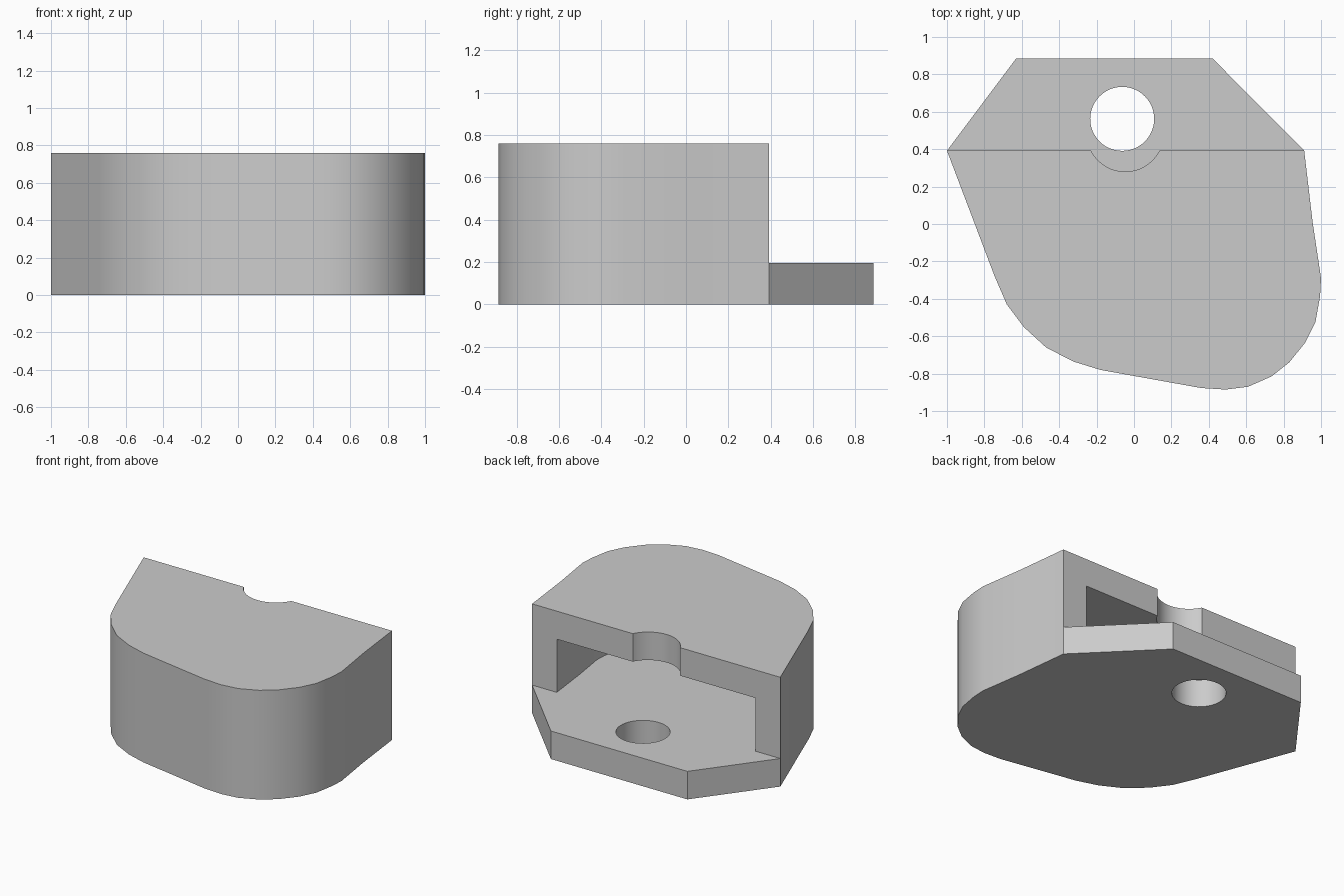
import bpy
import bmesh
import math

if "Cube" in bpy.data.objects:
    bpy.data.objects.remove(bpy.data.objects["Cube"], do_unlink=True)

HEIGHT, FLOOR, CEILING, BACK = 0.76, 0.195, 0.565, 0.392
SHRINK, PIVOT_X = 0.8, -0.04

# Rounded front outline, from the right back corner round to the left one
front = [(-1, BACK), (-.745, -.28), (-.68, -.43), (-.59, -.55), (-.47, -.66),
         (-.325, -.735), (-.18, -.78), (.36, -.877), (.49, -.885), (.61, -.87),
         (.735, -.815), (.83, -.74), (.915, -.635), (.97, -.525), (.995, -.385),
         (1, -.29), (.955, .01), (.91, BACK)]
flange = [(.42, .885), (-.63, .885)]
cavity = [(PIVOT_X + (x - PIVOT_X) * SHRINK, BACK + (y - BACK) * SHRINK)
          for x, y in front]
cavity += [(cavity[-1][0], .6), (cavity[0][0], .6)]


def circle(cx, cy, r, n=48):
    return [(cx + r * math.cos(i * math.tau / n), cy + r * math.sin(i * math.tau / n))
            for i in range(n)]


def prism(name, outline, z0, z1):
    bm = bmesh.new()
    face = bm.faces.new([bm.verts.new((x, y, z0)) for x, y in outline])
    ext = bmesh.ops.extrude_face_region(bm, geom=[face])
    top = [v for v in ext["geom"] if isinstance(v, bmesh.types.BMVert)]
    bmesh.ops.translate(bm, verts=top, vec=(0, 0, z1 - z0))
    bmesh.ops.recalc_face_normals(bm, faces=bm.faces)
    mesh = bpy.data.meshes.new(name)
    bm.to_mesh(mesh)
    bm.free()
    obj = bpy.data.objects.new(name, mesh)
    bpy.context.collection.objects.link(obj)
    return obj


def combine(target, tool, operation):
    mod = target.modifiers.new(tool.name, 'BOOLEAN')
    mod.operation, mod.solver, mod.object = operation, 'EXACT', tool
    bpy.context.view_layer.update()
    graph = bpy.context.evaluated_depsgraph_get()
    mesh = bpy.data.meshes.new_from_object(target.evaluated_get(graph))
    target.modifiers.clear()
    target.data = mesh
    bpy.data.objects.remove(tool, do_unlink=True)


# Hollow housing, open at the back, with a round notch in its roof
housing = prism("housing", front, FLOOR, HEIGHT)
combine(housing, prism("cavity_cutter", cavity, FLOOR - .1, CEILING), 'DIFFERENCE')
combine(housing, prism("notch_cutter", circle(-.047, .485, .205), CEILING - .1, 1), 'DIFFERENCE')

# Base plate with a bolt hole in the rear flange
base = prism("base_plate", front + flange, 0, FLOOR)
combine(base, prism("hole_cutter", circle(-.063, .562, .171), -.1, FLOOR + .1), 'DIFFERENCE')

# Merge into one solid and clear the seam
combine(housing, base, 'UNION')
bm = bmesh.new()
bm.from_mesh(housing.data)
bmesh.ops.remove_doubles(bm, verts=bm.verts, dist=.0001)
bmesh.ops.dissolve_limit(bm, angle_limit=math.radians(.5), verts=bm.verts, edges=bm.edges)
bm.to_mesh(housing.data)
bm.free()

# Single grey finish
grey = bpy.data.materials.new("light_grey")
grey.use_nodes = True
grey.diffuse_color = (.6, .6, .6, 1)
grey.node_tree.nodes["Principled BSDF"].inputs["Base Color"].default_value = (.6, .6, .6, 1)
housing.data.materials.clear()
housing.data.materials.append(grey)

bpy.ops.object.select_all(action='DESELECT')
housing.select_set(True)
bpy.context.view_layer.objects.active = housing
bpy.ops.object.shade_smooth_by_angle(angle=math.radians(30))
